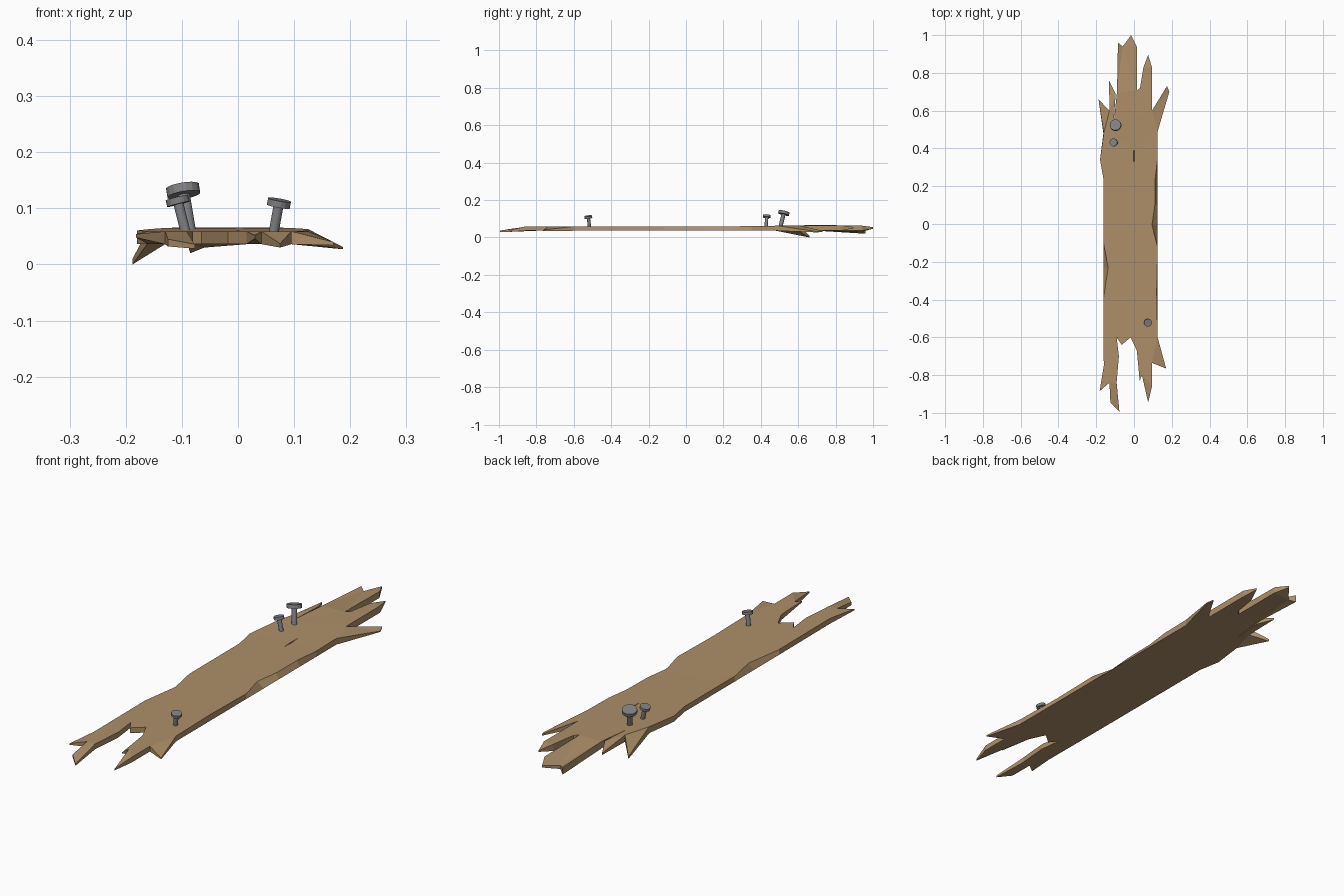
import bpy, bmesh, math
from mathutils import Vector, geometry

if "Cube" in bpy.data.objects:
    bpy.data.objects.remove(bpy.data.objects["Cube"])


def material(name, rgb):
    m = bpy.data.materials.new(name)
    m.diffuse_color = (*rgb, 1)
    m.use_nodes = True
    m.node_tree.nodes["Principled BSDF"].inputs["Base Color"].default_value = m.diffuse_color
    return m


wood = material("weathered wood", (0.42, 0.275, 0.14))
steel = material("nail steel", (0.22, 0.22, 0.23))

# Plank outline, counter-clockwise: (x, y) or, at splinters, (x, y, top z, bottom z)
OUTLINE = [
    # front broken end
    (-.16, -.75), (-.182, -.885, .054, .048), (-.13, -.84), (-.125, -.945, .045, .032),
    (-.077, -.995, .036, .028), (-.092, -.84), (-.08, -.70), (-.092, -.60), (-.065, -.64),
    (-.018, -.60), (.015, -.67), (.03, -.83, .052, .046), (.042, -.80),
    (.075, -.945, .037, .030), (.095, -.86), (.095, -.735), (.17, -.765, .040, .034),
    # right edge
    (.125, -.60), (.12, -.36), (.125, -.12), (.095, -.005), (.11, .10), (.112, .24),
    (.125, .35), (.125, .49),
    # back broken end
    (.187, .70, .031, .027), (.175, .73, .036, .030), (.095, .60), (.095, .83),
    (.075, .895, .056, .050), (.05, .83), (.032, .72), (.015, .705), (.015, .94),
    (-.015, 1.0, .055, .047), (-.06, .94, .045, .030), (-.085, .96, .052, .020),
    (-.09, .70), (-.108, .53), (-.097, .69), (-.132, .76, .048, .040), (-.13, .60),
    (-.188, .66, .010, .000),
    # left edge
    (-.16, .48), (-.18, .34), (-.162, .24), (-.162, -.10), (-.137, -.23), (-.162, -.40),
]


def top_z(y):
    # gentle rise toward the back end
    return 0.059 + 0.007 * math.exp(-((y - .72) / .3) ** 2)


def heights(p):
    return p[2:] if len(p) == 4 else (top_z(p[1]), 0.036)


def plank():
    bm = bmesh.new()
    n = len(OUTLINE)
    tops, bottoms = [], []
    for p in OUTLINE:
        zt, zb = heights(p)
        xb = p[0]
        # chipped long edges slope outward to a straight lower edge
        if abs(p[1]) < .59 and abs(xb) > .09 and p[:2] != (-.108, .53):
            xb = max(xb, .125) if xb > 0 else min(xb, -.162)
        tops.append(bm.verts.new((p[0], p[1], zt)))
        bottoms.append(bm.verts.new((xb, p[1], zb)))

    # slim split in the upper surface plus inner points keeping the middle flat
    inner = [(0, .31, 0), (.003, .36, 0), (0, .41, 0), (-.003, .36, 0), (0, .36, -.008)]
    inner += [(x, y, 0) for x in (-.085, .05) for y in (-.5, -.25, 0, .2, .5)]
    flat = [Vector(p[:2]) for p in OUTLINE]
    ring = [(i, (i + 1) % n) for i in range(n)]

    def cap(rim, extra, flip):
        pts = [Vector(v.co[:2]) for v in rim] + [Vector(p[:2]) for p in extra]
        verts = list(rim) + [bm.verts.new((x, y, top_z(y) + d)) for x, y, d in extra]
        res = geometry.delaunay_2d_cdt(pts, ring, [], 1, 1e-6)
        for f in res[2]:
            ids = [res[3][i][0] for i in f]
            bm.faces.new([verts[i] for i in (reversed(ids) if flip else ids)])

    cap(tops, inner, False)
    cap(bottoms, [], True)
    for a, b in ring:
        bm.faces.new((bottoms[a], bottoms[b], tops[b], tops[a]))
    bmesh.ops.recalc_face_normals(bm, faces=bm.faces)
    finish(bm, "broken_plank", wood)


def finish(bm, name, mat):
    me = bpy.data.meshes.new(name)
    bm.to_mesh(me)
    bm.free()
    me.materials.append(mat)
    ob = bpy.data.objects.new(name, me)
    bpy.context.collection.objects.link(ob)
    return ob


# Bent nail: shaft from base to head, flat head tilted with it
def nail(name, base, head, shaft_r, head_r, head_h):
    base, head = Vector(base), Vector(head)
    axis = head - base
    bm = bmesh.new()
    for r, h, z in ((shaft_r, axis.length, axis.length / 2),
                    (head_r, head_h, axis.length - head_h / 2)):
        made = bmesh.ops.create_cone(bm, cap_ends=True, segments=16, radius1=r,
                                     radius2=r, depth=h)["verts"]
        bmesh.ops.translate(bm, verts=made, vec=(0, 0, z))
    ob = finish(bm, name, steel)
    ob.location = base
    ob.rotation_euler = axis.to_track_quat('Z', 'Y').to_euler()


plank()
nail("large_nail", (-.084, .503, .048), (-.099, .525, .139), .011, .030, .016)
nail("small_nail_back", (-.091, .428, .048), (-.109, .432, .119), .009, .021, .012)
nail("small_nail_front", (.062, -.515, .048), (.074, -.523, .115), .009, .021, .012)
